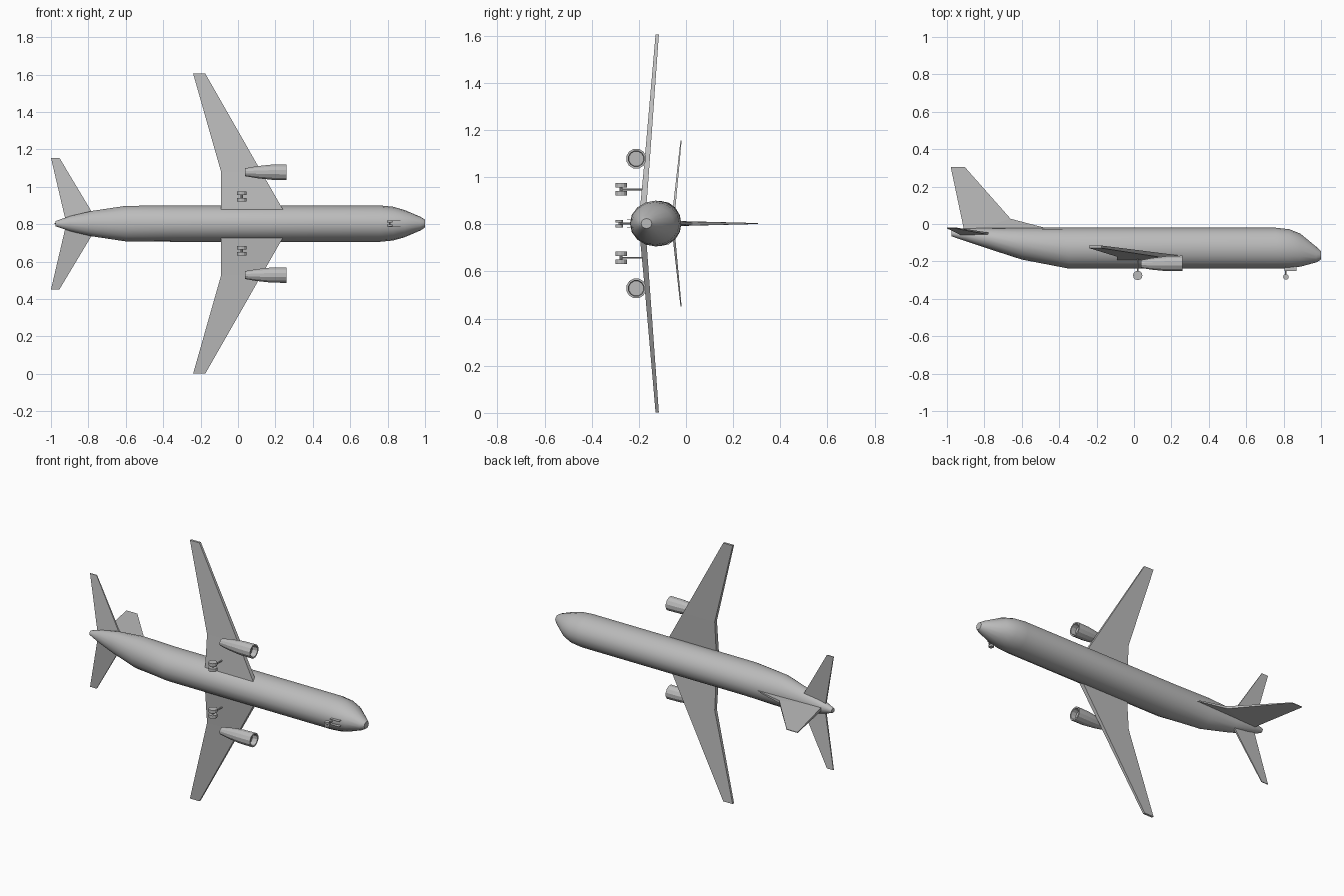
import bpy, bmesh, math
from mathutils import Vector

if "Cube" in bpy.data.objects:
    bpy.data.objects.remove(bpy.data.objects["Cube"])

ZC = 0.803  # height of the fuselage axis (aircraft rests on one wing tip, top facing +y)

grey = bpy.data.materials.new("plain grey")
grey.diffuse_color = (0.5, 0.5, 0.5, 1)
grey.use_nodes = True
grey.node_tree.nodes["Principled BSDF"].inputs["Base Color"].default_value = grey.diffuse_color


def finish(name, bm, smooth=None):
    bmesh.ops.recalc_face_normals(bm, faces=bm.faces)
    me = bpy.data.meshes.new(name)
    bm.to_mesh(me)
    bm.free()
    ob = bpy.data.objects.new(name, me)
    bpy.context.collection.objects.link(ob)
    me.materials.append(grey)
    if smooth:
        bpy.ops.object.select_all(action='DESELECT')
        ob.select_set(True)
        bpy.context.view_layer.objects.active = ob
        bpy.ops.object.shade_smooth_by_angle(angle=math.radians(smooth))
    return ob


def loft(name, rings, sides, smooth=None, turn=0.0):
    """Skin elliptical rings (x, y_low, y_high, z_half_width, z_centre) and cap the ends."""
    bm = bmesh.new()
    loops = []
    for x, lo, hi, w, zc in rings:
        loop = []
        for i in range(sides):
            a = 2 * math.pi * (i + turn) / sides
            loop.append(bm.verts.new((x, (lo + hi) / 2 + (hi - lo) / 2 * math.cos(a), zc + w * math.sin(a))))
        loops.append(loop)
    for a, b in zip(loops, loops[1:]):
        for i in range(sides):
            j = (i + 1) % sides
            bm.faces.new((a[i], a[j], b[j], b[i]))
    bm.faces.new(loops[0])
    bm.faces.new(loops[-1])
    return finish(name, bm, smooth)


def panel(name, stations, side):
    """Tapered surface from span stations (offset, x_rear, x_front, y, thickness)."""
    bm = bmesh.new()
    loops = []
    for off, xr, xf, y, t in stations:
        pts = [(xr, y - t / 2), (xf, y - t / 2), (xf, y + t / 2), (xr, y + t / 2)]
        loops.append([bm.verts.new((px, py, ZC + side * off)) for px, py in pts])
    for a, b in zip(loops, loops[1:]):
        for i in range(4):
            j = (i + 1) % 4
            bm.faces.new((a[i], a[j], b[j], b[i]))
    bm.faces.new(loops[0])
    bm.faces.new(loops[-1])
    return finish(name, bm)


def rod(name, p, q, r, sides=8):
    p, q = Vector(p), Vector(q)
    bm = bmesh.new()
    bmesh.ops.create_cone(bm, cap_ends=True, segments=sides, radius1=r, radius2=r, depth=(q - p).length)
    bm.transform((q - p).to_track_quat('Z', 'Y').to_matrix().to_4x4())
    bmesh.ops.translate(bm, verts=bm.verts, vec=(p + q) / 2)
    return finish(name, bm)


def box(name, lo, hi):
    bm = bmesh.new()
    bmesh.ops.create_cube(bm, size=1)
    for v in bm.verts:
        v.co = [l + (c + 0.5) * (h - l) for c, l, h in zip(v.co, lo, hi)]
    return finish(name, bm)


# Fuselage
body = [(-0.975, -0.066, -0.034, 0.014), (-0.90, -0.092, -0.022, 0.04), (-0.78, -0.132, -0.02, 0.068),
        (-0.60, -0.19, -0.02, 0.095), (-0.35, -0.238, -0.02, 0.097), (0.76, -0.238, -0.02, 0.097),
        (0.83, -0.236, -0.028, 0.09), (0.89, -0.228, -0.052, 0.073), (0.975, -0.205, -0.122, 0.037),
        (1.0, -0.19, -0.145, 0.021)]
loft("fuselage", [r + (ZC,) for r in body], 16, smooth=35)

# Tail fin with dorsal fillet
bm = bmesh.new()
outline = [(-0.905, -0.05, 0.011), (-0.98, 0.305, 0.002), (-0.905, 0.305, 0.002),
           (-0.66, 0.028, 0.008), (-0.47, -0.022, 0.003), (-0.47, -0.05, 0.003)]
left, right = [[bm.verts.new((x, y, ZC + s * t)) for x, y, t in outline] for s in (-1, 1)]
for loop in (left, right):
    bm.faces.new((loop[0], loop[1], loop[2], loop[3]))
    bm.faces.new((loop[0], loop[3], loop[4], loop[5]))
for i in range(6):
    j = (i + 1) % 6
    bm.faces.new((left[i], left[j], right[j], right[i]))
finish("tail_fin", bm)

for s, tag in ((1, "left"), (-1, "right")):
    # Wing and tailplane
    panel("wing_" + tag, [(0.04, -0.09, 0.262, -0.184, 0.026), (0.085, -0.09, 0.235, -0.18, 0.026),
                          (0.275, -0.09, 0.126, -0.164, 0.022), (0.802, -0.24, -0.175, -0.122, 0.014)], s)
    panel("tailplane_" + tag, [(0.01, -0.92, -0.75, -0.056, 0.012), (0.352, -1.0, -0.955, -0.021, 0.005)], s)

    # Engine: nacelle skin folding inward at the intake and the exhaust
    def ring(x, r, y):
        return (x, y - r, y + r, r, ZC + s * 0.275)
    loft("engine_" + tag, [ring(0.06, 0.014, -0.214), ring(0.038, 0.022, -0.214), ring(0.10, 0.033, -0.213),
                           ring(0.18, 0.042, -0.212), ring(0.258, 0.043, -0.211), ring(0.258, 0.034, -0.211),
                           ring(0.225, 0.032, -0.211)], 12, smooth=25, turn=0.5)

    # Main landing gear
    z = ZC + s * 0.145
    rod("main_strut_" + tag, (0.02, -0.272, z), (0.02, -0.175, z), 0.004)
    rod("main_axle_" + tag, (0.02, -0.275, z - 0.02), (0.02, -0.275, z + 0.02), 0.006)
    for k in (-1, 1):
        rod("main_wheel_" + tag, (0.02, -0.275, z + k * 0.007), (0.02, -0.275, z + k * 0.026), 0.025, 12)

    # Nose wheels and doors
    rod("nose_wheel_" + tag, (0.812, -0.283, ZC + s * 0.005), (0.812, -0.283, ZC + s * 0.016), 0.015, 12)
    box("nose_gear_door_" + tag, (0.805, -0.25, ZC + s * 0.016 - 0.001), (0.868, -0.225, ZC + s * 0.016 + 0.001))

# Nose gear leg
rod("nose_strut", (0.812, -0.283, ZC), (0.812, -0.22, ZC), 0.004)
rod("nose_axle", (0.812, -0.283, ZC - 0.01), (0.812, -0.283, ZC + 0.01), 0.004)
